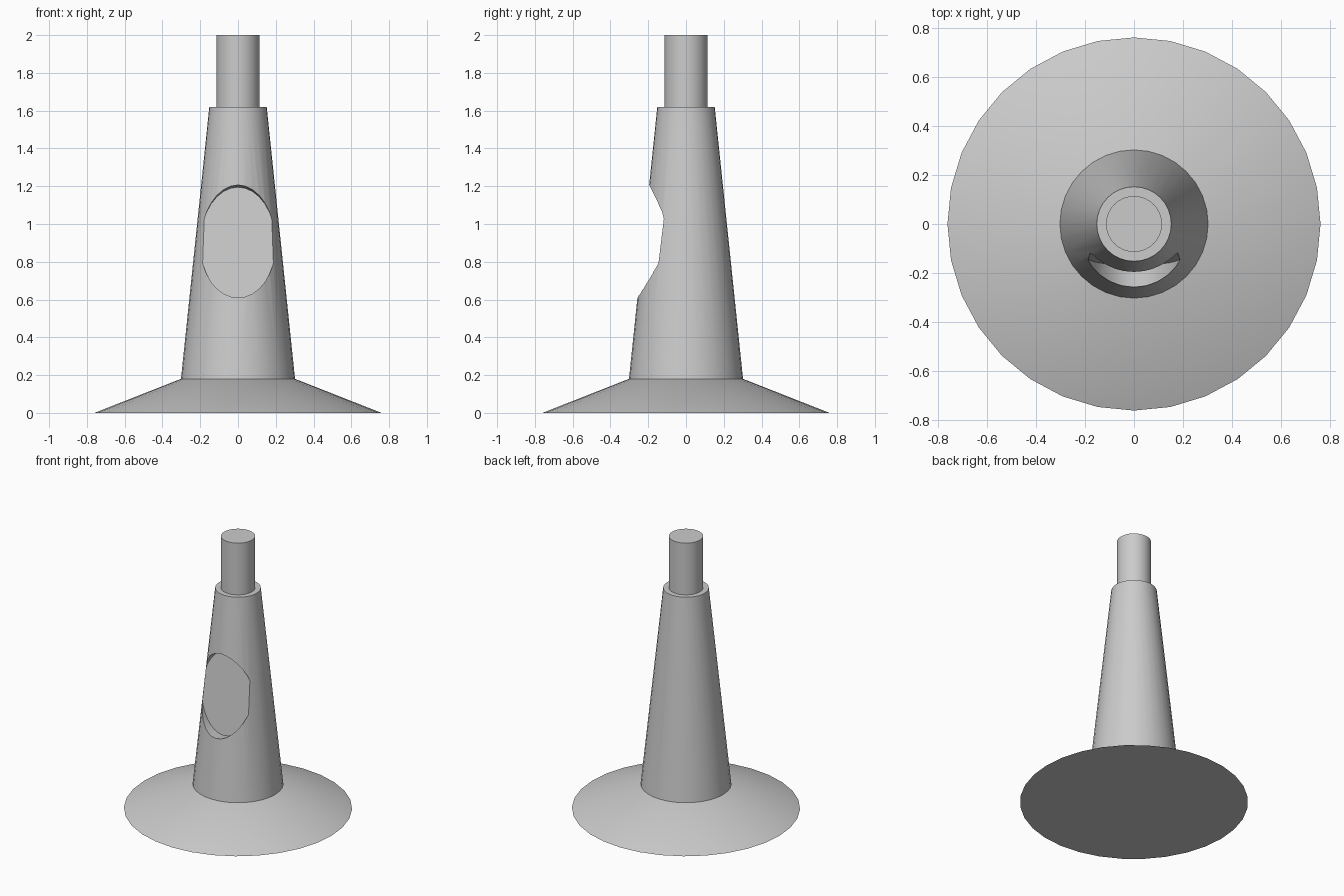
import bpy
import math

cube = bpy.data.objects.get("Cube")
if cube:
    bpy.data.objects.remove(cube, do_unlink=True)

SIDES = 32
grey = bpy.data.materials.new("plain grey")
grey.use_nodes = True
grey.diffuse_color = (0.6, 0.6, 0.6, 1)
grey.node_tree.nodes["Principled BSDF"].inputs["Base Color"].default_value = (0.6, 0.6, 0.6, 1)


def tapered(name, r_low, r_high, z_low, z_high):
    """Upright round section with closed ends."""
    bpy.ops.mesh.primitive_cone_add(vertices=SIDES, radius1=r_low, radius2=r_high,
                                    depth=z_high - z_low,
                                    location=(0, 0, (z_low + z_high) / 2))
    ob = bpy.context.object
    ob.name = name
    ob.data.materials.append(grey)
    return ob


def smooth(ob):
    bpy.ops.object.select_all(action="DESELECT")
    ob.select_set(True)
    bpy.context.view_layer.objects.active = ob
    bpy.ops.object.shade_smooth_by_angle(angle=math.radians(30))


# Flared foot, tapering column and top peg
foot = tapered("flared_foot", 0.76, 0.302, 0, 0.18)
column = tapered("tapered_column", 0.302, 0.152, 0.18, 1.62)
peg = tapered("top_peg", 0.114, 0.114, 1.62, 2)

# Oval recess in the front, with its floor parallel to the column's slope
tilt, depth = 0.12, 0.3
bpy.ops.mesh.primitive_cylinder_add(
    vertices=SIDES, radius=1, depth=1,
    location=(0, -0.133 - depth / 2 * math.cos(tilt), 0.897 + depth / 2 * math.sin(tilt)),
    rotation=(math.pi / 2 - tilt, 0, 0))
cutter = bpy.context.object
cutter.name = "recess_cutter"
cutter.scale = (0.2, 0.3, depth)
cutter.data.materials.append(grey)
cutter.hide_render = True
bpy.context.view_layer.update()

cut = column.modifiers.new("oval recess", "BOOLEAN")
cut.operation = "DIFFERENCE"
cut.solver = "EXACT"
cut.object = cutter
bpy.context.view_layer.objects.active = column
bpy.ops.object.modifier_apply(modifier=cut.name)
bpy.data.objects.remove(cutter, do_unlink=True)

for part in (foot, column, peg):
    smooth(part)
